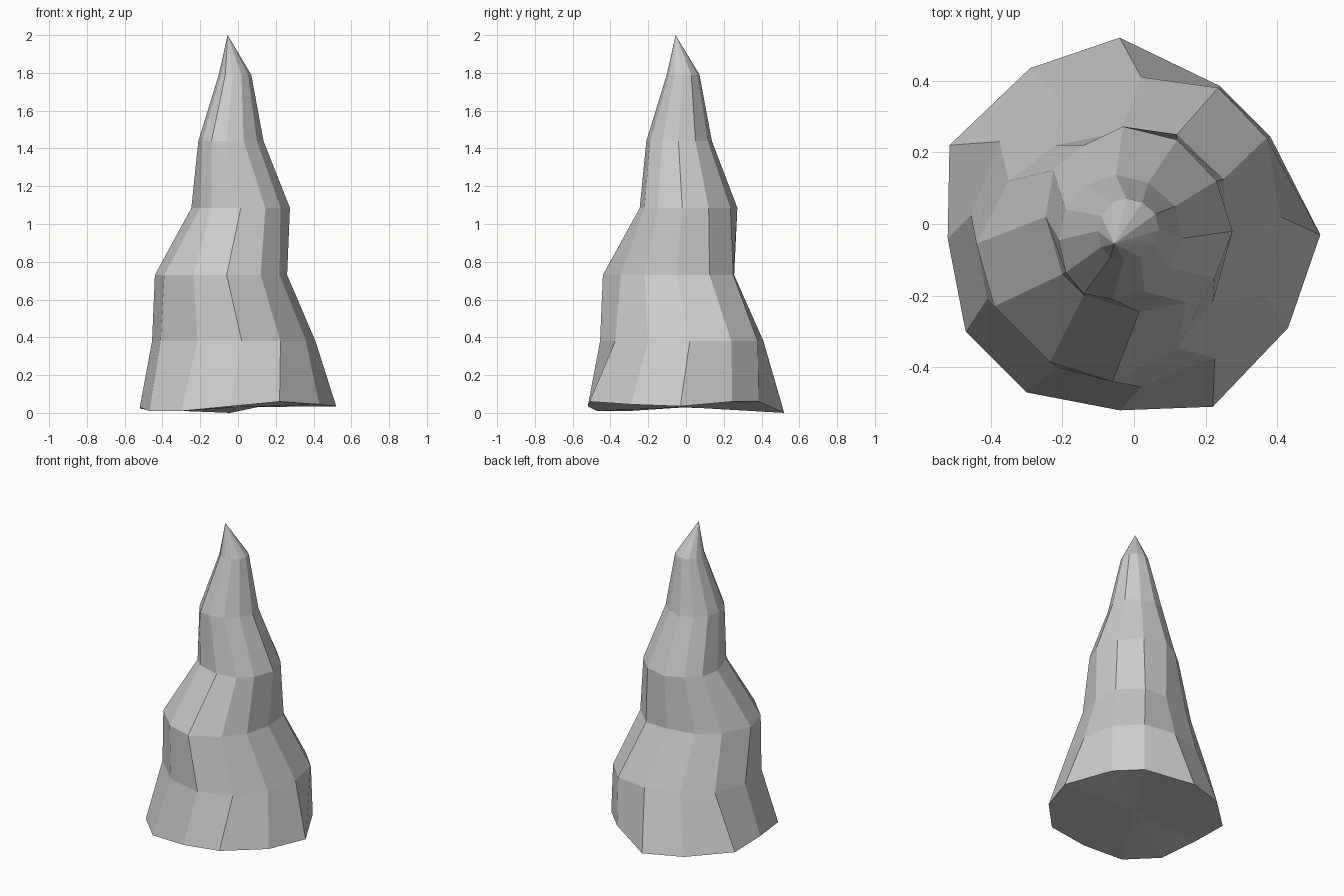
import bpy, bmesh

# Twelve-sided cross-sections, counter-clockwise from +x
base = [(.52, -.03), (.38, .245), (.24, .385), (-.04, .52), (-.29, .435), (-.515, .22),
        (-.52, -.04), (-.47, -.3), (-.3, -.47), (-.04, -.52), (.22, -.51), (.43, -.29)]
base_z = [.035, .06, .06, .0, .01, .02, .03, .01, .01, .035, .06, .045]
lower = [(.41, .02), (.37, .24), (.235, .38), (.02, .41), (-.2, .345), (-.375, .23),
         (-.455, .025), (-.41, -.21), (-.215, -.4), (.02, -.455), (.225, -.375), (.36, -.2)]
bulge = [(.26, -.05), (.25, .125), (.12, .25), (-.04, .255), (-.22, .22), (-.35, .12),
         (-.44, -.055), (-.39, -.23), (-.235, -.385), (-.06, -.44), (.12, -.345), (.22, -.22)]
waist = [(.275, -.02), (.23, .12), (.12, .235), (-.03, .272), (-.14, .22), (-.225, .15),
         (-.247, .02), (-.2, -.14), (-.14, -.2), (.015, -.245), (.145, -.22), (.225, -.15)]
neck = [(.135, -.04), (.115, .05), (.04, .115), (-.05, .137), (-.13, .11), (-.19, .04),
        (-.21, -.045), (-.19, -.135), (-.14, -.195), (-.06, -.21), (.03, -.19), (.1, -.125)]
levels = [(lower, .38), (bulge, .73), (waist, 1.085), (neck, 1.44)]

bm = bmesh.new()
rings = [[bm.verts.new((x, y, z)) for (x, y), z in zip(base, base_z)]]
for pts, z in levels:
    rings.append([bm.verts.new((x, y, z)) for x, y in pts])
# Top ring: a shrunken copy of the neck
rings.append([bm.verts.new((x * .5 + .003, y * .5 + .003, 1.79)) for x, y in neck])
tip = bm.verts.new((-.055, -.055, 2))
foot = bm.verts.new((0, 0, .03))

# Walls, pointed tip and fanned underside
for i in range(12):
    j = (i + 1) % 12
    for a, b in zip(rings, rings[1:]):
        bm.faces.new((a[i], a[j], b[j], b[i]))
    bm.faces.new((rings[-1][i], rings[-1][j], tip))
    bm.faces.new((rings[0][j], rings[0][i], foot))
bmesh.ops.recalc_face_normals(bm, faces=bm.faces)

mesh = bpy.data.meshes.new("stalagmite")
bm.to_mesh(mesh)
bm.free()
bpy.context.collection.objects.link(bpy.data.objects.new("stalagmite", mesh))
